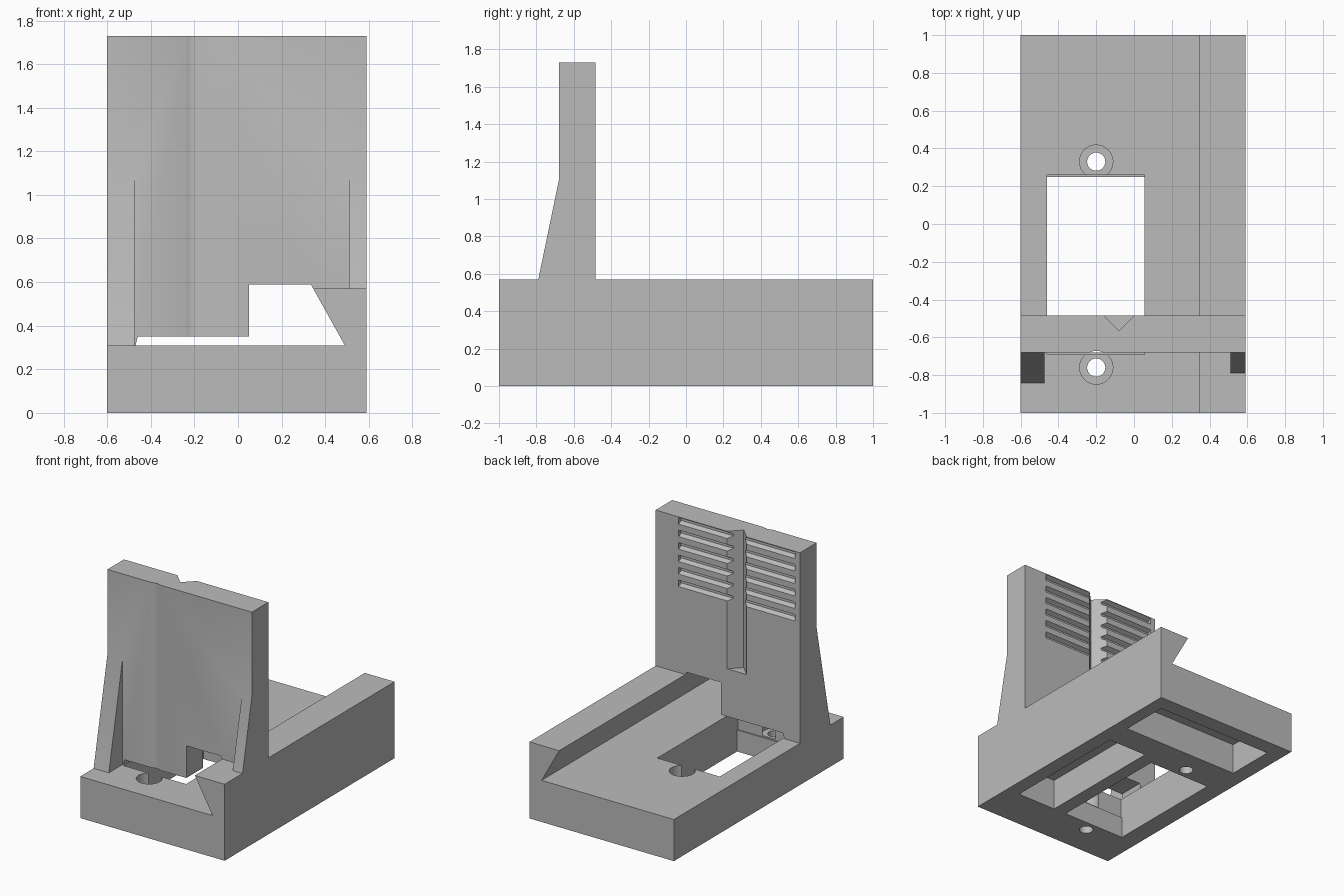
import bpy, bmesh
from mathutils import Vector

if "Cube" in bpy.data.objects:
    bpy.data.objects.remove(bpy.data.objects["Cube"])

grey = bpy.data.materials.new("plain grey")
grey.use_nodes = True
colour = (0.5, 0.5, 0.5, 1)
grey.diffuse_color = colour
grey.node_tree.nodes["Principled BSDF"].inputs["Base Color"].default_value = colour


def finish(name, bm):
    bmesh.ops.recalc_face_normals(bm, faces=bm.faces)
    mesh = bpy.data.meshes.new(name)
    bm.to_mesh(mesh)
    bm.free()
    mesh.materials.append(grey)
    ob = bpy.data.objects.new(name, mesh)
    bpy.context.collection.objects.link(ob)
    return ob


def prism(name, axis, profile, lo, hi):
    """Extrude a 2D profile along an axis from lo to hi."""
    place = {"x": lambda a, b: (lo, a, b),
             "y": lambda a, b: (a, lo, b),
             "z": lambda a, b: (a, b, lo)}[axis]
    bm = bmesh.new()
    face = bm.faces.new([bm.verts.new(place(a, b)) for a, b in profile])
    moved = bmesh.ops.extrude_face_region(bm, geom=[face])["geom"]
    step = Vector([(hi - lo) * (axis == c) for c in "xyz"])
    bmesh.ops.translate(bm, vec=step, verts=[v for v in moved if isinstance(v, bmesh.types.BMVert)])
    return finish(name, bm)


def box(name, x, y, z):
    return prism(name, "z", [(x[0], y[0]), (x[1], y[0]), (x[1], y[1]), (x[0], y[1])], *z)


def cylinder(name, x, y, radius, z):
    bm = bmesh.new()
    bmesh.ops.create_cone(bm, cap_ends=True, segments=48, radius1=radius, radius2=radius,
                          depth=z[1] - z[0])
    bmesh.ops.translate(bm, vec=(x, y, sum(z) / 2), verts=bm.verts)
    return finish(name, bm)


def combine(target, tool, operation):
    """Apply one boolean step and discard the tool."""
    tool.hide_render = True
    mod = target.modifiers.new("step", "BOOLEAN")
    mod.operation, mod.object, mod.solver = operation, tool, "EXACT"
    bpy.context.view_layer.objects.active = target
    bpy.ops.object.modifier_apply(modifier=mod.name)
    bpy.data.objects.remove(tool)


LEFT, RIGHT = 0.59, -0.6
FRONT, BACK = -0.68, -0.485
BED, RAIL, TOP = 0.31, 0.57, 1.73

# Bed with the undercut side rail
body = prism("base_and_back_wall", "y",
             [(RIGHT, 0), (LEFT, 0), (LEFT, RAIL), (0.345, RAIL), (0.49, BED), (RIGHT, BED)], -1, 1)

# Cuts through and under the bed
cuts = [
    box("window_upper", (-0.46, 0.055), (-0.69, 0.26), (0.16, 0.5)),
    box("window_lower", (-0.46, 0.055), (-0.68, 0.25), (-0.1, 0.2)),
    box("side_pocket", (0.16, 0.48), (-0.68, 0.31), (-0.1, 0.23)),
    box("back_pocket", (-0.48, 0.49), (0.51, 0.88), (-0.1, 0.23)),
]
for y in (0.33, -0.76):
    cuts.append(cylinder("screw_hole", -0.2, y, 0.048, (-0.1, 0.4)))
for cut in cuts:
    combine(body, cut, "DIFFERENCE")

# Upright wall, bridging the bed
wall = prism("wall", "y",
             [(RIGHT, 0.2), (-0.47, 0.2), (-0.47, BED), (-0.46, 0.35), (0.05, 0.35), (0.05, 0.59),
              (0.334, 0.59), (0.345, RAIL), (0.45, 0.5), (LEFT, 0.5), (LEFT, TOP), (RIGHT, TOP)],
             FRONT, BACK)

# Sloped braces at the wall's two ends
for low, y, ends in ((0.25, -0.855, (RIGHT, -0.475)), (0.52, -0.8, (0.51, LEFT))):
    brace = prism("brace", "x", [(-0.6, low), (y, low), (FRONT, 1.1), (-0.6, 1.1)], *ends)
    combine(wall, brace, "UNION")

# Vertical vee groove and horizontal notches on the wall's back
combine(wall, prism("vee_groove", "z", [(-0.18, -0.465), (-0.08, -0.565), (0.02, -0.465)],
                    0.705, 1.9), "DIFFERENCE")
for i in range(6):
    z = 1.7 - 0.093 * i
    notch = prism("notch", "x", [(BACK + 0.02, z + 0.035), (BACK - 0.03, z + 0.008),
                                 (BACK - 0.03, z - 0.008), (BACK + 0.02, z - 0.035)], -0.56, 0.4)
    combine(wall, notch, "DIFFERENCE")
combine(body, wall, "UNION")

# Screw head recesses; the front one also clears the wall face
for y, top in ((0.33, 0.5), (-0.76, 1.9)):
    combine(body, cylinder("screw_recess", -0.2, y, 0.088, (0.17, top)), "DIFFERENCE")

bpy.ops.object.select_all(action="DESELECT")
body.select_set(True)
bpy.context.view_layer.objects.active = body
bpy.ops.object.shade_smooth_by_angle()
